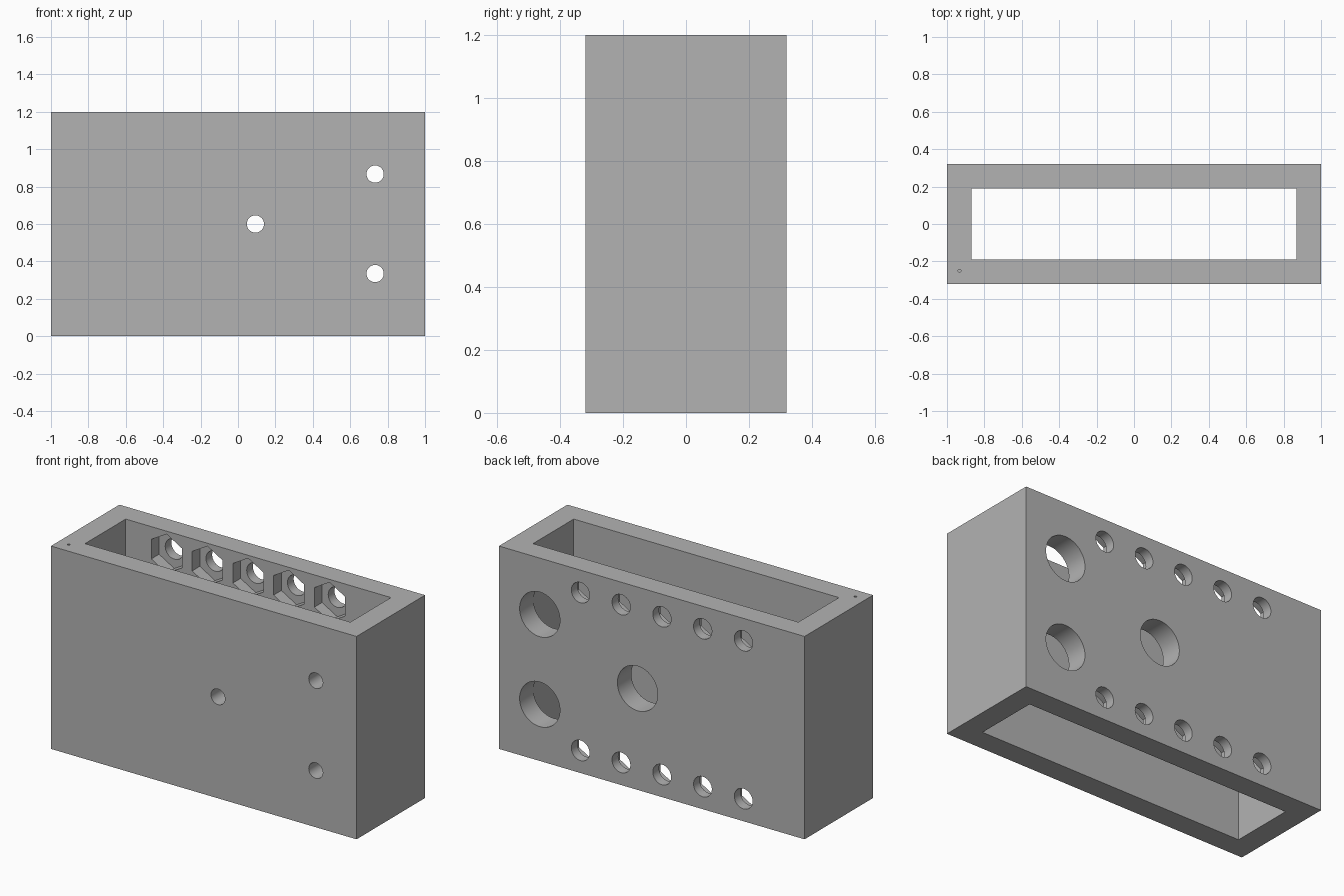
import bpy, math

if "Cube" in bpy.data.objects:
    bpy.data.objects.remove(bpy.data.objects["Cube"])

grey = bpy.data.materials.new("plain_grey")
grey.diffuse_color = (0.45, 0.45, 0.45, 1)
grey.use_nodes = True
grey.node_tree.nodes["Principled BSDF"].inputs["Base Color"].default_value = grey.diffuse_color


def box(name, size, loc):
    bpy.ops.mesh.primitive_cube_add(size=1, location=loc)
    ob = bpy.context.object
    ob.name = name
    ob.scale = size
    bpy.ops.object.transform_apply(location=True, scale=True, rotation=True)
    return ob


def rod_y(x, z, y0, y1, r, sides=48):
    """Prism along y; six sides gives a hexagon with upright flanks."""
    bpy.ops.mesh.primitive_cylinder_add(vertices=sides, radius=r, depth=y1 - y0,
                                        location=(x, (y0 + y1) / 2, z),
                                        rotation=(math.pi / 2, 0, 0))
    ob = bpy.context.object
    bpy.ops.object.transform_apply(location=True, rotation=True, scale=True)
    return ob


def cut(target, cutter):
    mod = target.modifiers.new("cut", 'BOOLEAN')
    mod.operation = 'DIFFERENCE'
    mod.solver = 'EXACT'
    mod.object = cutter
    bpy.context.view_layer.objects.active = target
    bpy.ops.object.modifier_apply(modifier=mod.name)
    bpy.data.objects.remove(cutter, do_unlink=True)


# Open rectangular housing
housing = box("housing", (2, 0.64, 1.2), (0, 0, 0.6))
cut(housing, box("cavity", (1.736, 0.38, 1.6), (0, 0, 0.6)))

# Three control shafts: narrow in the front wall, wide in the back wall
for x, z in ((0.093, 0.6), (0.733, 0.867), (0.733, 0.335)):
    cut(housing, rod_y(x, z, -0.5, 0, 0.046))
    cut(housing, rod_y(x, z, 0, 0.5, 0.132))

# Two rows of bolt holes with hexagonal nut pockets on the inside
for z in (1.067, 0.133):
    for i in range(5):
        x = -0.6 + i * 0.2667
        cut(housing, rod_y(x, z, 0.1, 0.262, 0.1155, 6))
        cut(housing, rod_y(x, z, 0, 0.5, 0.06, 32))

# Tiny pilot hole in the top rim
bpy.ops.mesh.primitive_cylinder_add(vertices=16, radius=0.008, depth=0.2,
                                    location=(-0.933, -0.25, 1.2))
cut(housing, bpy.context.object)

housing.data.materials.clear()
housing.data.materials.append(grey)
for p in housing.data.polygons:
    p.material_index = 0
bpy.ops.object.select_all(action='DESELECT')
housing.select_set(True)
bpy.context.view_layer.objects.active = housing
bpy.ops.object.shade_smooth_by_angle(angle=math.radians(30))
